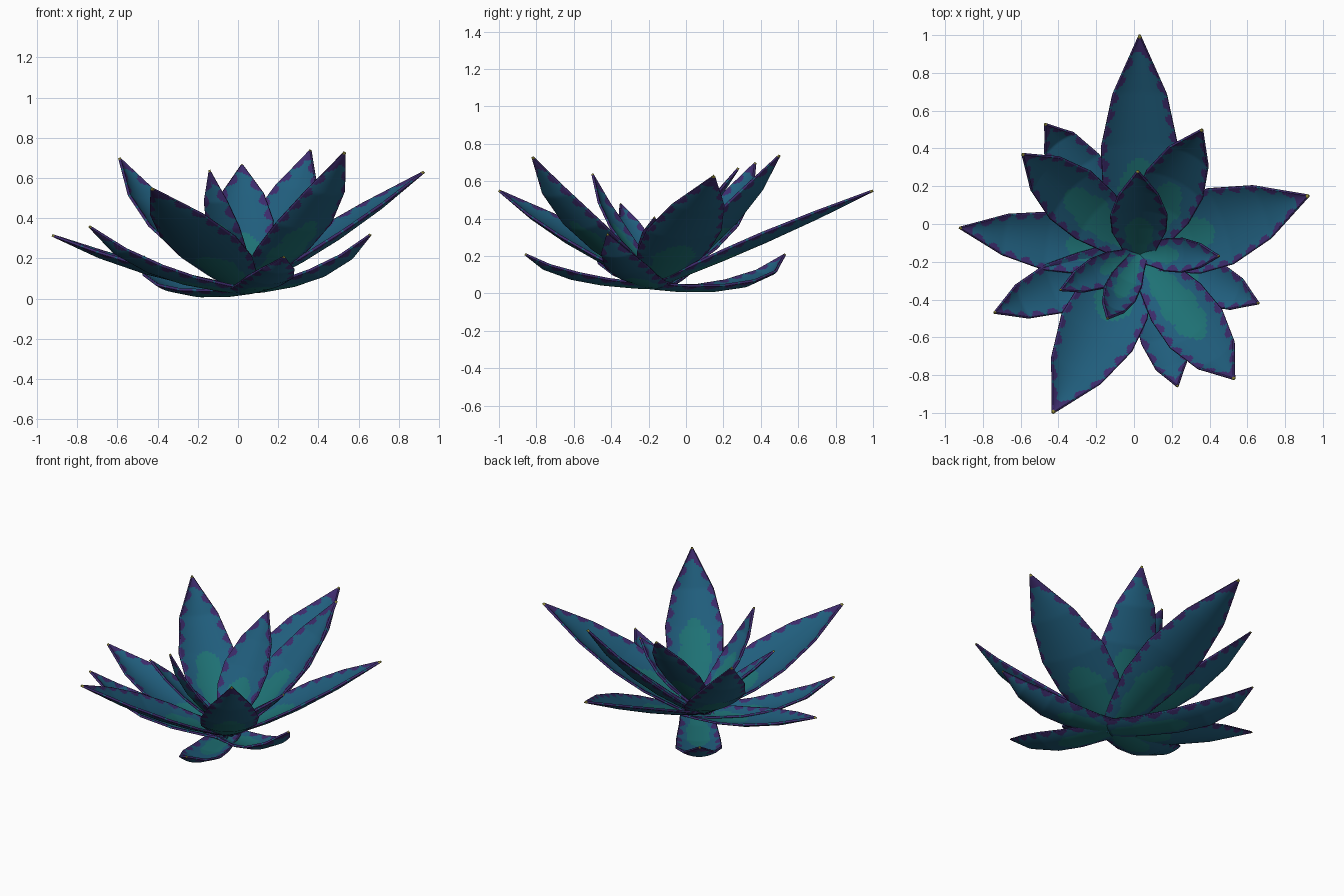
import bpy, math
from mathutils import Vector

if "Cube" in bpy.data.objects:
    bpy.data.objects.remove(bpy.data.objects["Cube"])


def material(name, rgb):
    m = bpy.data.materials.new(name)
    m.diffuse_color = (*rgb, 1)
    m.use_nodes = True
    m.node_tree.nodes["Principled BSDF"].inputs["Base Color"].default_value = m.diffuse_color
    return m


MATS = [material("leaf_blue", (.0145, .112, .205)), material("leaf_teal_heart", (.013, .165, .175)),
        material("margin_purple", (.047, .024, .15)), material("spine_yellow", (.28, .25, .04))]

# coarse outline of half a leaf: (position along the leaf, share of half width)
OUTLINE = [(0, .45), (.12, .65), (.3, .95), (.5, 1), (.74, .7), (1, .01)]
HALF = [0, .12, .24, .35, .45, .55, .63, .7, .76, .81, .86, .9, .935, .97, 1]
ACROSS = [-u for u in HALF[:0:-1]] + HALF
STEPS = 80


def width_share(t, root):
    outline = [(0, root), (.12, max(.65, root + .08))] + OUTLINE[2:]
    for (t0, w0), (t1, w1) in zip(outline, outline[1:]):
        if t <= t1:
            return w0 + (w1 - w0) * (t - t0) / (t1 - t0)
    return .01


def colour(t, u, half, length, heart):
    edge = (1 - abs(u)) * half
    if t > .992:
        return 3
    # scalloped purple margin
    wave = abs(math.sin(t * length * 33 + (1 if u > 0 else 0)))
    if t > .925 or edge < -.007 + .04 * wave:
        return 2
    reach = heart / 2
    if ((t - reach) / reach) ** 2 + (u / (.6 + .06 * math.sin(t * 45))) ** 2 < 1:
        return 1
    return 0


def leaf(name, base, tip, half, a, b, heart, root):
    """Channelled leaf along a curve; a and b place its bend in plan and in height."""
    base, tip = Vector(base), Vector(tip)
    d = tip - base
    bend = base + Vector((d.x * a, d.y * a, d.z * b))
    side = Vector((d.y, -d.x, 0)).normalized()

    def curve(t):
        return base * (1 - t) ** 2 + bend * 2 * t * (1 - t) + tip * t * t

    knots = [k[0] for k in OUTLINE]

    def spine(t):  # straight segments between the coarse sections
        for t0, t1 in zip(knots, knots[1:]):
            if t <= t1:
                return curve(t0).lerp(curve(t1), (t - t0) / (t1 - t0))
        return tip

    n = len(ACROSS)
    verts, faces, cols = [], [], []
    for i in range(STEPS + 1):
        t = i / STEPS
        tangent = (bend - base) * (1 - t) + (tip - bend) * t
        normal = side.cross(tangent).normalized()
        w = half * width_share(t, root)
        for u in ACROSS:
            verts.append(spine(t) + side * u * w + normal * (.25 * w * u * u))
    for i in range(STEPS):
        t = (i + .5) / STEPS
        for j in range(n - 1):
            k = i * n + j
            faces.append((k, k + 1, k + n + 1, k + n))
            u = (ACROSS[j] + ACROSS[j + 1]) / 2
            cols.append(colour(t, u, half * width_share(t, root), d.length, heart))
    me = bpy.data.meshes.new(name)
    me.from_pydata(verts, [], faces)
    for m in MATS:
        me.materials.append(m)
    for p, c in zip(me.polygons, cols):
        p.material_index = c
        p.use_smooth = True
    ob = bpy.data.objects.new(name, me)
    bpy.context.collection.objects.link(ob)
    s = ob.modifiers.new("thickness", 'SOLIDIFY')
    s.thickness = .013
    s.offset = 0


# tip position, half width, bend in plan, bend in height, reach of the teal heart
low = [((.66, -.42, .32), .125, .74, .08, .4), ((.23, -.86, .21), .12, .8, .06, .4),
       ((-.74, -.47, .36), .135, .72, .12, .4), ((-.925, -.02, .315), .155, .55, .2, .4),
       ((-.47, .53, .21), .135, .83, -.4, .4)]
large = [((.03, 1, .55), .203, .5, .42, .44), ((.36, .5, .74), .165, .68, .44, .48),
         ((.925, .15, .63), .21, .5, .36, .44), ((.53, -.82, .73), .17, .74, .38, .56),
         ((-.43, -1, .55), .21, .52, .36, .4), ((-.59, .37, .7), .165, .73, .38, .52)]
inner = [((.02, .28, .67), .15, .56, .46, .42), ((-.14, -.5, .64), .09, .8, .42, .55),
         ((.45, -.17, .41), .09, .62, .45, .45), ((-.39, -.35, .48), .085, .62, .45, .45)]

# every leaf starts close to the heart of the rosette
CENTRE = Vector((.03, -.16))
for group, items, z, out, root in (("low_leaf", low, .027, -.02, .72),
                                   ("large_leaf", large, .042, .01, .4),
                                   ("inner_leaf", inner, .09, .0, .5)):
    for i, (tip, half, a, b, heart) in enumerate(items):
        c = CENTRE + (Vector(tip[:2]) - CENTRE).normalized() * out
        leaf(f"{group}_{i + 1}", (c.x, c.y, z), tip, half, a, b, heart, root)
